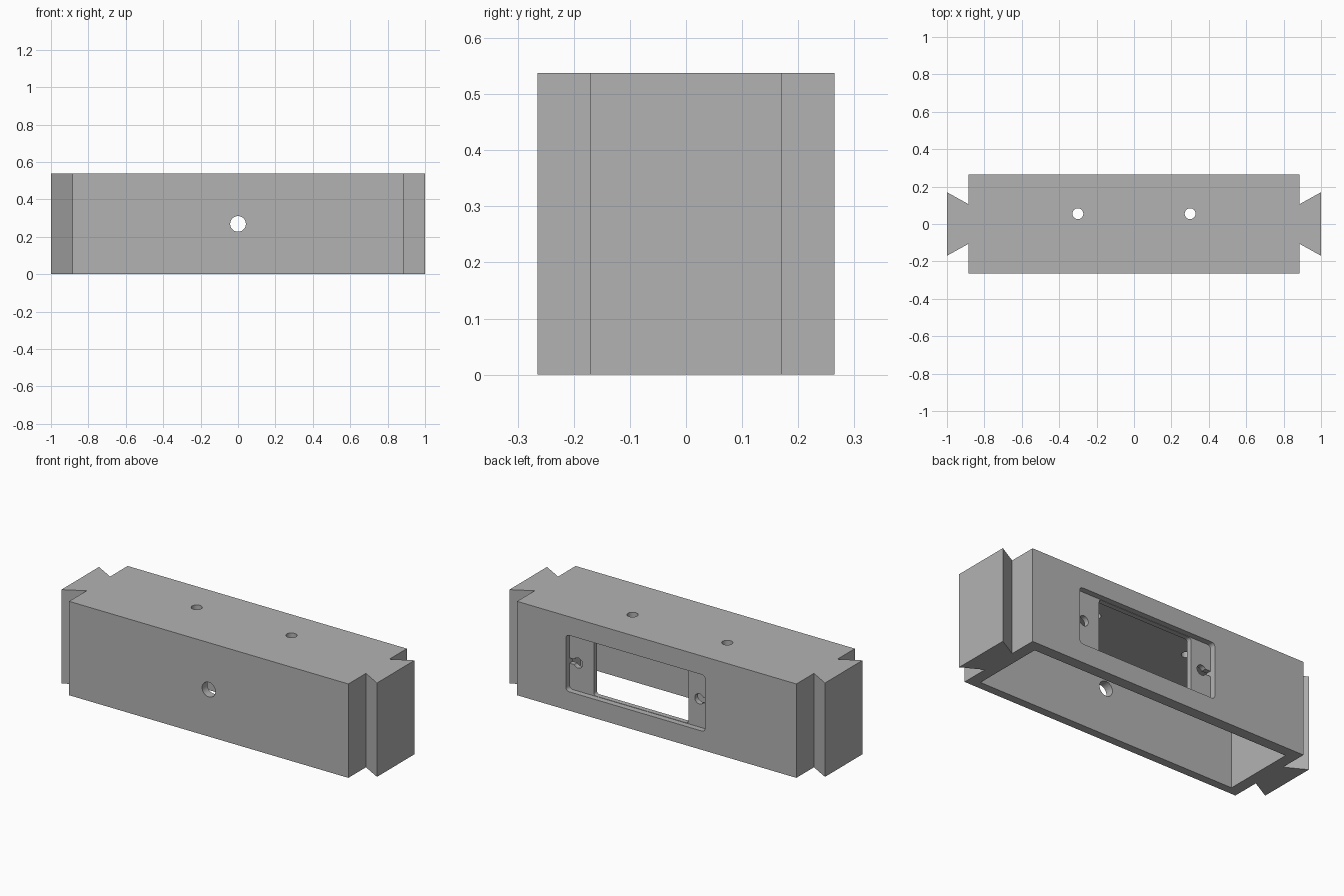
import bpy
import bmesh
from math import pi
from mathutils import Matrix, Vector

cube = bpy.data.objects.get("Cube")
if cube:
    bpy.data.objects.remove(cube, do_unlink=True)

HEIGHT = 0.538
MID_Z = HEIGHT / 2
BODY_X, BODY_Y = 0.885, 0.265

grey = bpy.data.materials.new("plain grey")
grey.use_nodes = True
grey.diffuse_color = (0.45, 0.45, 0.45, 1)
grey.node_tree.nodes["Principled BSDF"].inputs["Base Color"].default_value = grey.diffuse_color


def make_object(name, bm):
    bmesh.ops.recalc_face_normals(bm, faces=bm.faces)
    mesh = bpy.data.meshes.new(name)
    bm.to_mesh(mesh)
    bm.free()
    mesh.materials.append(grey)
    obj = bpy.data.objects.new(name, mesh)
    bpy.context.collection.objects.link(obj)
    return obj


def box(name, low, high, round_y=0):
    """Box between two corners, optionally rounding the edges along y."""
    low, high = Vector(low), Vector(high)
    bm = bmesh.new()
    bmesh.ops.create_cube(bm, size=1)
    bmesh.ops.scale(bm, vec=high - low, verts=bm.verts)
    bmesh.ops.translate(bm, vec=(low + high) / 2, verts=bm.verts)
    if round_y:
        edges = [e for e in bm.edges
                 if abs(e.verts[0].co.y - e.verts[1].co.y) > 1e-4]
        bmesh.ops.bevel(bm, geom=edges, offset=round_y, segments=5,
                        profile=0.5, affect='EDGES')
    return make_object(name, bm)


def drill(name, centre, radius, length, along_y=False):
    bm = bmesh.new()
    turn = Matrix.Rotation(pi / 2, 4, 'X') if along_y else Matrix()
    bmesh.ops.create_cone(bm, cap_ends=True, segments=32, radius1=radius,
                          radius2=radius, depth=length,
                          matrix=Matrix.Translation(centre) @ turn)
    return make_object(name, bm)


# Outer shell: plan outline with a dovetail at each end
half = [(BODY_X, -BODY_Y), (BODY_X, -0.106), (1.0, -0.17),
        (1.0, 0.17), (BODY_X, 0.106), (BODY_X, BODY_Y)]
outline = half + [(-x, -y) for x, y in half]
bm = bmesh.new()
base = bm.faces.new([bm.verts.new((x, y, 0)) for x, y in outline])
top = bmesh.ops.extrude_face_region(bm, geom=[base])
bmesh.ops.translate(bm, vec=(0, 0, HEIGHT),
                    verts=[v for v in top["geom"] if isinstance(v, bmesh.types.BMVert)])
housing = make_object("dovetail_housing", bm)

# Hollow open at the bottom, then the rear socket recess and its opening
recess_low, recess_high, floor_y = 0.108, 0.431, 0.232
cutters = [
    box("cavity_cutter", (-0.82, -0.218, -0.1), (0.82, 0.203, 0.455)),
    box("recess_cutter", (-0.306, floor_y, recess_low),
        (0.576, 0.4, recess_high), round_y=0.02),
    box("opening_cutter", (-0.177, 0.15, recess_low + 0.002),
        (0.422, 0.3, recess_high - 0.002), round_y=0.015),
    drill("front_hole_cutter", (0, -0.25, MID_Z), 0.042, 0.2, along_y=True),
]

# Two holes through the top
for x in (-0.3, 0.3):
    cutters.append(drill("top_hole_cutter", (x, 0.055, 0.52), 0.029, 0.2))

# Keyhole screw slots in the recess floor
for x, edge in ((-0.247, -0.305), (0.522, 0.575)):
    cutters.append(drill("screw_hole_cutter", (x, 0.2, MID_Z), 0.029, 0.12, along_y=True))
    cutters.append(box("screw_slot_cutter", (min(x, edge), 0.16, MID_Z - 0.015),
                       (max(x, edge), 0.25, MID_Z + 0.015)))

bpy.ops.object.select_all(action='DESELECT')
housing.select_set(True)
bpy.context.view_layer.objects.active = housing
for cutter in cutters:
    cutter.hide_render = True
    mod = housing.modifiers.new("cut", 'BOOLEAN')
    mod.operation = 'DIFFERENCE'
    mod.solver = 'EXACT'
    mod.object = cutter
    bpy.ops.object.modifier_apply(modifier=mod.name)
    bpy.data.objects.remove(cutter, do_unlink=True)

# Keep one material slot and smooth only the round walls
while len(housing.data.materials) > 1:
    housing.data.materials.pop(index=len(housing.data.materials) - 1)
bpy.ops.object.shade_smooth_by_angle(angle=pi / 6)
